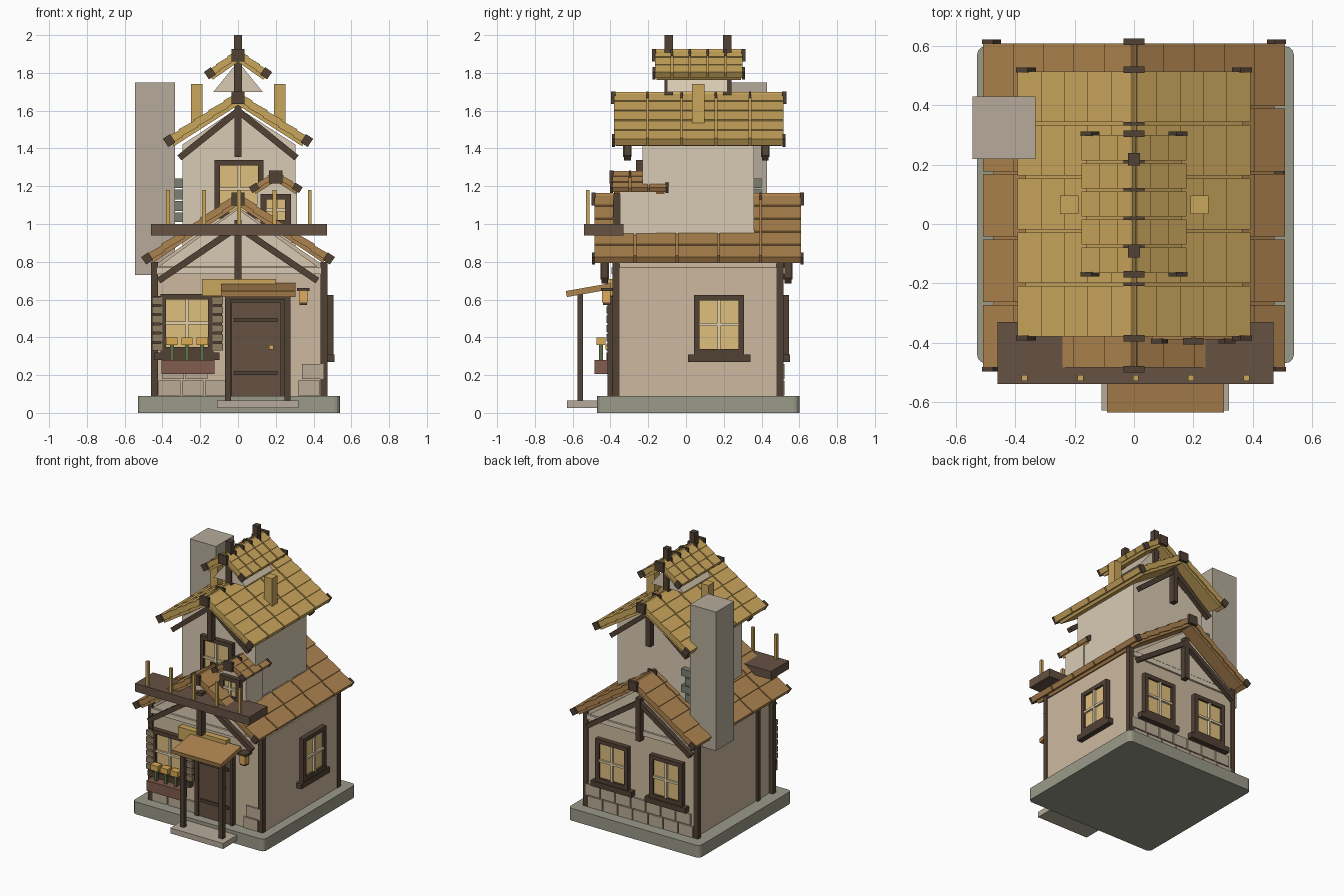
import bpy, bmesh, math
from mathutils import Matrix, Vector

if "Cube" in bpy.data.objects:
    bpy.data.objects.remove(bpy.data.objects["Cube"])

def mat(name, *rgb):
    m = bpy.data.materials.new(name)
    m.diffuse_color = [(c / 255) ** 2.2 for c in rgb] + [1]
    m.use_nodes = True
    m.node_tree.nodes["Principled BSDF"].inputs["Base Color"].default_value = m.diffuse_color
    return m

WALL = mat("plaster", 204, 184, 158)
CREAM = mat("cream_plaster", 216, 202, 178)
DARK = mat("dark_wood", 82, 68, 56)
DOOR = mat("door_wood", 102, 82, 68)
ROOF = mat("brown_shingle", 172, 130, 80)
GOLD = mat("gold_shingle", 200, 164, 92)
GLASS = mat("lit_glass", 222, 190, 126)
PALE = mat("pale_trim", 226, 208, 170)
STONE = mat("stone", 152, 152, 136)
BRICK = mat("tan_stone", 186, 170, 148)
CHIM = mat("chimney_stone", 180, 170, 153)
SLAT = mat("shutter_wood", 142, 124, 98)
CLAY = mat("clay", 128, 92, 78)
GREEN = mat("stem_green", 98, 112, 74)
FLOWER = mat("flower_yellow", 218, 170, 84)
LAMP = mat("lamp_glow", 226, 168, 92)
MOSS = mat("grey_green_stone", 122, 128, 116)

def finish(name, bm, m, place=None):
    bmesh.ops.recalc_face_normals(bm, faces=bm.faces)
    me = bpy.data.meshes.new(name)
    bm.to_mesh(me)
    bm.free()
    me.materials.append(m)
    ob = bpy.data.objects.new(name, me)
    bpy.context.collection.objects.link(ob)
    if place:
        ob.matrix_world = place
    return ob

def cube(bm, c, s, rot=Matrix()):
    bmesh.ops.create_cube(bm, size=1, matrix=Matrix.Translation(c) @ rot @ Matrix.Diagonal((*s, 1)))

def boxes(name, m, ranges, place=None, corner=0):
    """One object made of boxes given as (x0, x1, y0, y1, z0, z1)."""
    bm = bmesh.new()
    for a, b, c, d, e, f in ranges:
        cube(bm, ((a + b) / 2, (c + d) / 2, (e + f) / 2), (b - a, d - c, f - e))
    if corner:
        ed = [e for e in bm.edges if abs(e.verts[0].co.z - e.verts[1].co.z) > .01]
        bmesh.ops.bevel(bm, geom=ed, offset=corner, segments=3, profile=.5, affect='EDGES')
    return finish(name, bm, m, place)

def prism(name, m, pts, y0, y1):
    """Front-view outline extruded from y0 to y1."""
    bm = bmesh.new()
    f = bm.faces.new([bm.verts.new((x, y0, z)) for x, z in pts])
    r = bmesh.ops.extrude_face_region(bm, geom=[f])
    bmesh.ops.translate(bm, vec=(0, y1 - y0, 0), verts=[v for v in r["geom"] if isinstance(v, bmesh.types.BMVert)])
    return finish(name, bm, m)

def roof(name, m, cx, y0, y1, apex, half, eave, t, rows, cols):
    """Gabled roof: shingles, under-slab, dark ridge straps and eave end caps."""
    L, a = math.hypot(half, apex - eave), math.atan2(apex - eave, half)
    tiles, slab, dark = bmesh.new(), bmesh.new(), bmesh.new()
    dy = (y1 - y0) / cols

    def put(bm, s, d, drop, y, size, tilt=0):
        c = Vector((cx + s * (d * math.cos(a) - drop * math.sin(a)), y, apex - d * math.sin(a) - drop * math.cos(a)))
        cube(bm, c, size, Matrix.Rotation(s * (a - tilt), 4, 'Y'))

    for s in (-1, 1):
        for j in range(cols):
            for i in range(rows):
                put(tiles, s, (i + .5) * L / rows, t * .5, y0 + (j + .5) * dy,
                    (L / rows * 1.02, dy - .01, t * .8), .07)
        put(slab, s, L * .48, t * .5 + .014, (y0 + y1) / 2, (L * .93, y1 - y0 - .03, t))
        for y in (y0, y1):
            put(dark, s, L - .02, t * .5, y, (.045, .016, t * 1.05))
    for j in range(cols + 1):
        cube(dark, (cx, y0 + j * dy, apex - .037), (.07, .022 if j in (0, cols) else .012, .068))
    finish(name + "_shingles", tiles, m)
    finish(name + "_underside", slab, m)
    finish(name + "_ridge_straps", dark, DARK)

def truss(name, ys, half, low, top):
    """King post with two diagonal braces at each gable."""
    bm = bmesh.new()
    a, L = math.atan2(top - low, half), math.hypot(half, top - low)
    for y in ys:
        for s in (-1, 1):
            cube(bm, (s * half / 2, y, (low + top) / 2), (L, .035, .034), Matrix.Rotation(s * a, 4, 'Y'))
        cube(bm, (0, y, (low + top) / 2 + .02), (.038, .045, top - low + .03))
    finish(name, bm, DARK)

def window(name, loc, turn, w, h, sill=True):
    """Window centred on loc, facing -y before being turned about z."""
    P = Matrix.Translation(loc) @ Matrix.Rotation(math.radians(turn), 4, 'Z')
    x, z, f = w / 2, h / 2, .03
    bars = [(s * (x + f / 2) - f / 2, s * (x + f / 2) + f / 2, -.035, .01, -z - f, z + f) for s in (-1, 1)]
    bars += [(-x, x, -.035, .01, s * (z + f / 2) - f / 2, s * (z + f / 2) + f / 2) for s in (-1, 1)]
    if sill:
        bars.append((-x - .063, x + .063, -.04, .01, -z - f - .04, -z - f))
    boxes(name + "_frame", DARK, bars, P)
    boxes(name + "_glass", GLASS, [(-x, x, -.02, .01, -z, z)], P)
    boxes(name + "_muntins", PALE, [(-.008, .008, -.036, -.01, -z, z), (-x, x, -.034, -.01, -.008, .008)], P)

# Foundation and steps
boxes("foundation", STONE, [(-.53, .54, -.47, .60, 0, .09)], corner=.03)
boxes("doorstep", CHIM, [(-.11, .32, -.63, -.44, .025, .065)])

# Ground floor
prism("ground_floor_walls", WALL, [(-.43, .09), (.47, .09), (.47, .77), (.44, .79), (0, 1.09), (-.43, .79)], -.38, .51)
prism("front_and_back_gable_panel", CREAM, [(-.42, .775), (.42, .775), (0, 1.08)], -.39, .52)
boxes("corner_posts", DARK, [(x, x + .037, y, y + .037, .09, .80) for x in (-.46, .437) for y in (-.39, .48)]
      + [(-.445, -.42, -.23, -.20, .09, .80)])
boxes("wall_plate", CREAM, [(-.43, .44, -.395, -.37, .735, .77), (-.43, .44, .50, .525, .735, .77)])
roof("lower_roof", ROOF, 0, -.49, .615, 1.17, .51, .825, .045, 5, 5)
truss("lower_gable_truss", (-.43, .54), .42, .70, .985)

# Stone wainscot on front and back
stones = []
for r in range(2):
    for i in range(7):
        x = -.42 + i * .123 + r * .02
        z = .092 + r * .087
        stones.append((x, x + .115, .50, .522, z, z + .08))
        if x + .115 < -.05 or x > .22:
            stones.append((x, x + .115, -.392, -.37, z, z + .08))
boxes("wainscot_stones", BRICK, stones)

# Ground floor windows
window("front_window", (-.27, -.38, .475), 0, .22, .25)
window("right_window", (.47, .175, .467), 90, .205, .255)
for n, x in (("left", -.215), ("right", .225)):
    window("back_window_" + n, (x, .51, .467), 180, .205, .255)

# Shutters, planter and flowers
for n, x in (("left", -.455), ("right", -.135)):
    boxes(n + "_shutter_board", DARK, [(x + .006, x + .05, -.40, -.38, .33, .62)])
    boxes(n + "_shutter_slats", SLAT, [(x, x + .056, -.42, -.395, .33 + i * .049, .368 + i * .049) for i in range(6)])
boxes("planter", CLAY, [(-.405, -.125, -.485, -.415, .205, .28)])
boxes("flower_stems", GREEN, [(x - .01, x + .01, -.46, -.44, .27, .37) for x in (-.35, -.27, -.19)])
boxes("flowers", FLOWER, [(x - .03, x + .03, -.475, -.425, .36, .40) for x in (-.35, -.27, -.19)])

# Door and porch
boxes("door", DOOR, [(-.033, .225, -.405, -.37, .09, .585)])
boxes("door_frame", DARK, [(-.065, -.033, -.415, -.37, .09, .615), (.225, .245, -.415, -.37, .09, .615),
                           (-.065, .245, -.415, -.37, .585, .615)])
boxes("door_straps", DARK, [(-.02, .21, -.415, -.40, z, z + .022) for z in (.20, .48)])
boxes("door_knob", FLOWER, [(.163, .187, -.425, -.40, .335, .36)])
boxes("porch_posts", DARK, [(x, x + .033, -.575, -.545, .06, .63) for x in (-.07, .245)])
boxes("porch_beam", DARK, [(-.07, .278, -.575, -.545, .60, .625)])
bm = bmesh.new()
cube(bm, (.107, -.515, .65), (.395, .24, .032), Matrix.Rotation(math.radians(10), 4, 'X'))
finish("porch_canopy", bm, ROOF)
boxes("board_above_door", GOLD, [(-.19, .20, -.425, -.38, .62, .71)])
boxes("wall_lamp", LAMP, [(.322, .368, -.445, -.40, .585, .645)])
boxes("wall_lamp_caps", DARK, [(.312, .378, -.45, -.38, .645, .66), (.325, .365, -.44, -.40, .572, .587)])

# Balcony shelf
boxes("balcony_deck", DOOR, [(-.46, .47, -.54, -.33, .94, 1.0)])
boxes("balcony_posts", GOLD, [(x - .01, x + .01, -.53, -.51, .99, 1.18) for x in (-.37, -.18, .006, .193, .38)])

# Upper floor
prism("upper_floor_walls", CREAM, [(-.295, .85), (.305, .85), (.305, 1.42), (0, 1.615), (-.295, 1.42)], -.23, .36)
roof("upper_roof", GOLD, 0, -.385, .52, 1.705, .395, 1.452, .05, 5, 5)
truss("upper_gable_truss", (-.31, .42), .31, 1.35, 1.60)
window("upper_window", (.005, -.23, 1.185), 0, .20, .25, False)
boxes("corner_bricks", MOSS, [(-.335, -.27 + .03 * (i % 2), .33, .40, 1.01 + i * .06, 1.062 + i * .06) for i in range(4)])
boxes("roof_stubs", GOLD, [(x, x + .062, .033, .097, 1.52, 1.74) for x in (-.25, .19)])

# Dormer
prism("dormer_walls", CREAM, [(.10, .90), (.312, .90), (.312, 1.17), (.20, 1.235), (.10, 1.17)], -.35, -.16)
roof("dormer_roof", ROOF, .20, -.395, -.10, 1.285, .14, 1.195, .035, 3, 3)
window("dormer_window", (.20, -.35, 1.075), 0, .10, .11, False)

# Roof lantern with finials
prism("lantern_gable", CREAM, [(-.13, 1.70), (.13, 1.70), (0, 1.86)], -.10, .22)
roof("lantern_roof", GOLD, 0, -.17, .305, 1.93, .178, 1.805, .045, 3, 5)
boxes("finial_posts", DARK, [(-.021, .021, y, y + .043, 1.66, 2.0) for y in (-.113, .197)])

# Chimney
boxes("chimney", CHIM, [(-.545, -.333, .22, .43, .73, 1.75)])
